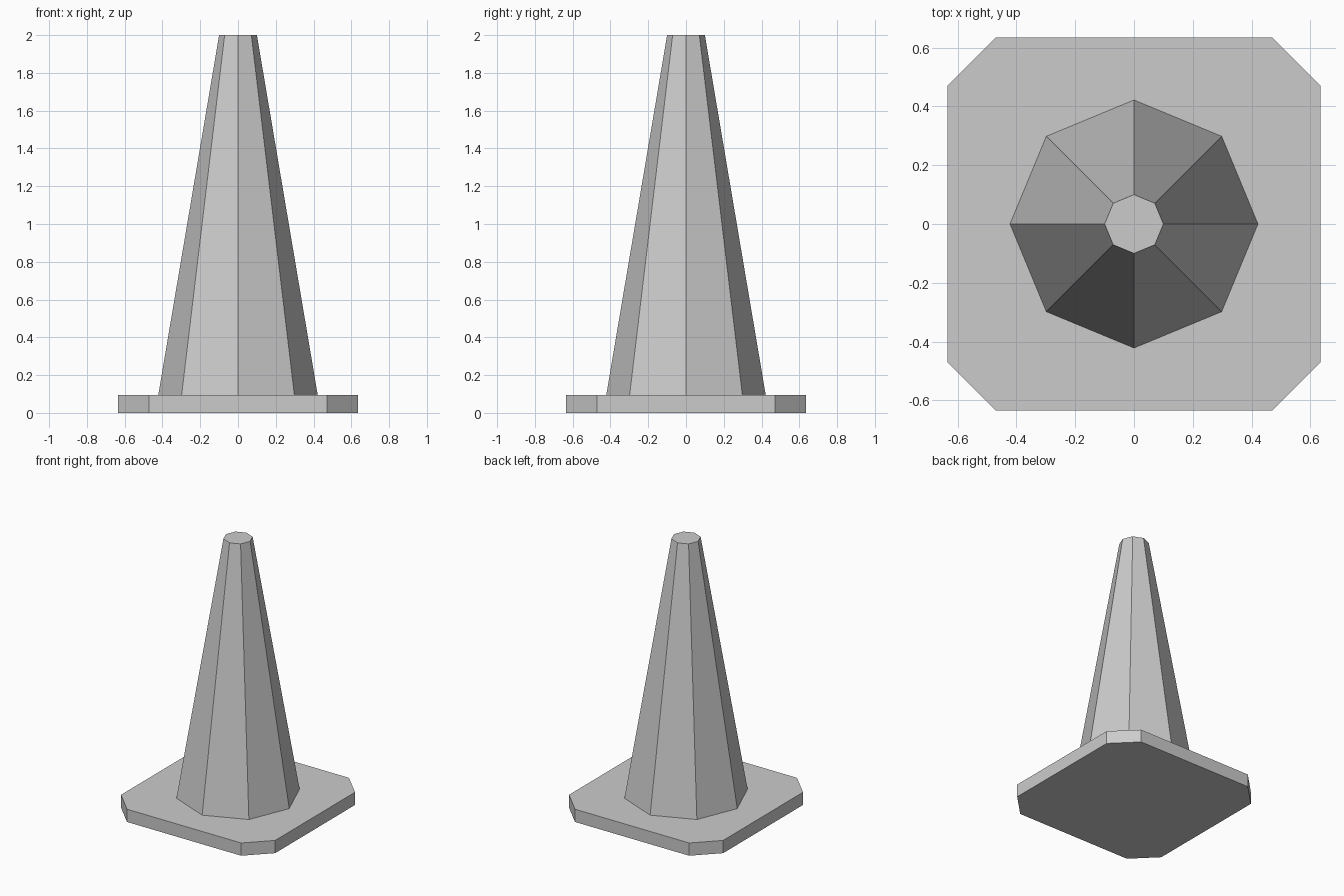
import bpy
import bmesh

cube = bpy.data.objects.get("Cube")
if cube:
    bpy.data.objects.remove(cube, do_unlink=True)

BASE_HALF = 0.635
BASE_CUT = 0.47
BASE_TOP = 0.095
TOTAL_HEIGHT = 2.0

grey = bpy.data.materials.new("plain grey")
grey.use_nodes = True
grey.diffuse_color = (0.6, 0.6, 0.6, 1)
grey.node_tree.nodes["Principled BSDF"].inputs["Base Color"].default_value = grey.diffuse_color


def finish(name, bm):
    """Turn a bmesh into a flat-shaded object."""
    bmesh.ops.recalc_face_normals(bm, faces=bm.faces[:])
    mesh = bpy.data.meshes.new(name)
    bm.to_mesh(mesh)
    bm.free()
    mesh.materials.append(grey)
    obj = bpy.data.objects.new(name, mesh)
    bpy.context.collection.objects.link(obj)
    return obj


# Square foot plate with cut corners
bm = bmesh.new()
outline = []
for sx, sy in ((1, 1), (-1, 1), (-1, -1), (1, -1)):
    corner = [(sx * BASE_HALF, sy * BASE_CUT, 0), (sx * BASE_CUT, sy * BASE_HALF, 0)]
    outline += corner if sx * sy > 0 else corner[::-1]
bottom = bm.faces.new([bm.verts.new(p) for p in outline])
top = bmesh.ops.extrude_face_region(bm, geom=[bottom], use_keep_orig=True)
raised = [v for v in top["geom"] if isinstance(v, bmesh.types.BMVert)]
bmesh.ops.translate(bm, verts=raised, vec=(0, 0, BASE_TOP))
finish("base_plate", bm)

# Eight-sided tapered body with a flat tip
bm = bmesh.new()
bmesh.ops.create_cone(bm, cap_ends=True, segments=8, radius1=0.422, radius2=0.1,
                      depth=TOTAL_HEIGHT - BASE_TOP)
body = finish("cone_body", bm)
body.location.z = (TOTAL_HEIGHT + BASE_TOP) / 2
